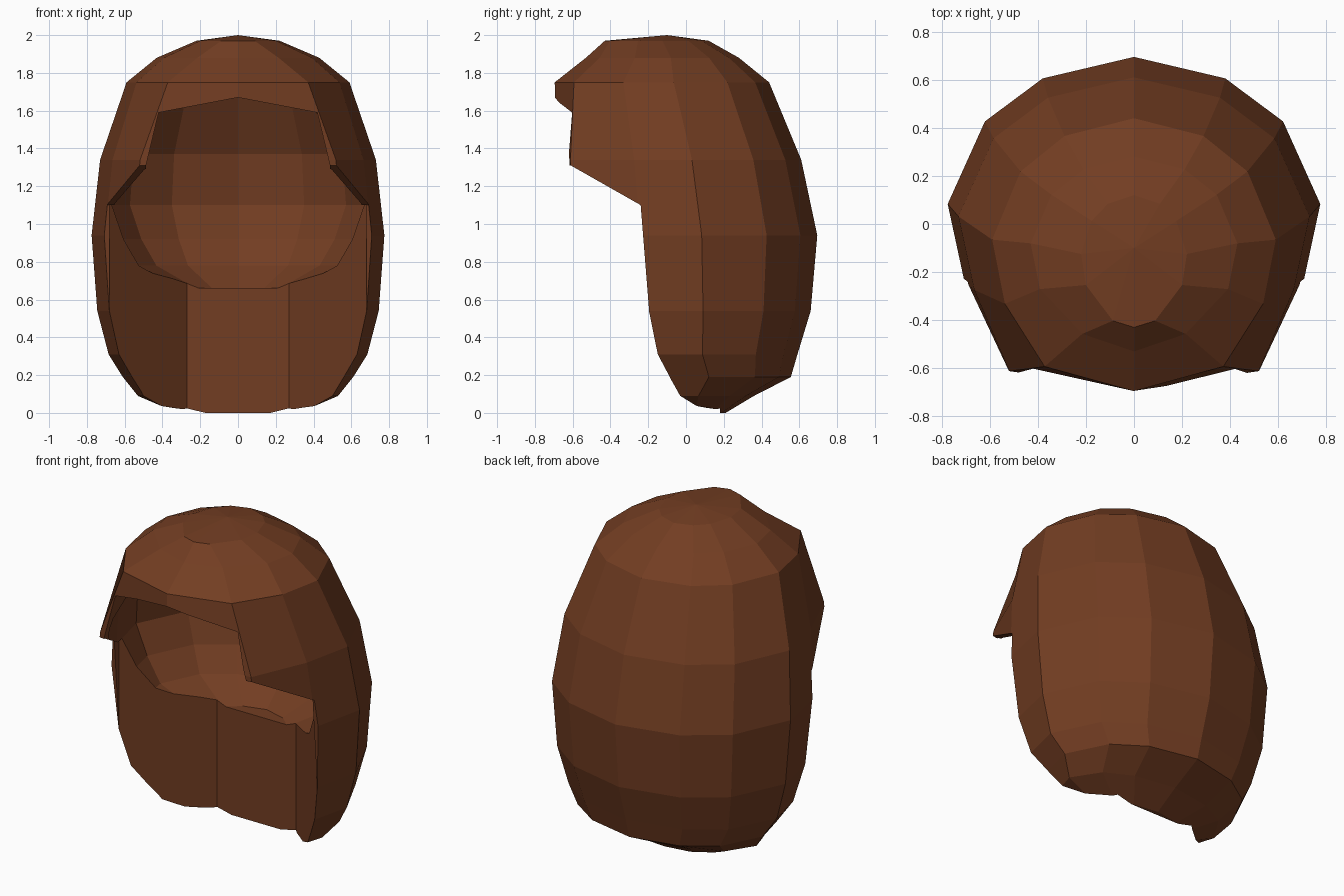
import bpy, bmesh

if "Cube" in bpy.data.objects:
    bpy.data.objects.remove(bpy.data.objects["Cube"])

# Half outline of one horizontal ring (right side, back to front), unit size
RING = [(0, 1), (.49, .87), (.8, .61), (1, .11), (.91, -.36), (.71, -.88), (0, -1)]


def finish(bm, name):
    bmesh.ops.recalc_face_normals(bm, faces=bm.faces)
    me = bpy.data.meshes.new(name)
    bm.to_mesh(me)
    bm.free()
    ob = bpy.data.objects.new(name, me)
    bpy.context.collection.objects.link(ob)
    return ob


def loft(name, rings, top=None):
    """rings: (z, half width, back y, front y, [front corner]); optional apex."""
    bm = bmesh.new()
    loops = []
    for z, w, back, front, *corner in rings:
        half = list(RING)
        if corner:
            half[-2] = corner[0]
        outline = half + [(-x, y) for x, y in half[-2:0:-1]]
        n = len(outline)
        c, r = (back + front) / 2, (back - front) / 2
        loops.append([bm.verts.new((x * w, c + y * r, z)) for x, y in outline])
    for a, b in zip(loops, loops[1:]):
        for i in range(n):
            bm.faces.new((a[i], a[(i + 1) % n], b[(i + 1) % n], b[i]))
    bm.faces.new(loops[0])
    if top:
        apex = bm.verts.new(top)
        for i in range(n):
            bm.faces.new((loops[-1][i], loops[-1][(i + 1) % n], apex))
    else:
        bm.faces.new(loops[-1])
    return finish(bm, name)


def prism(name, pts, axis, lo, hi):
    """Extrude a 2D outline along the given axis."""
    bm = bmesh.new()

    def put(p, d):
        v = list(p)
        v.insert(axis, d)
        return bm.verts.new(v)
    a = [put(p, lo) for p in pts]
    b = [put(p, hi) for p in pts]
    bm.faces.new(a)
    bm.faces.new(b)
    for i in range(len(pts)):
        j = (i + 1) % len(pts)
        bm.faces.new((a[i], a[j], b[j], b[i]))
    return finish(bm, name)


# Outer hair volume, forehead corners pulled in towards the crown
hair = loft("hair", [
    (0.0, .32, .21, -.15), (.09, .53, .36, -.3), (.19, .61, .555, -.42),
    (.31, .685, .59, -.54), (.54, .745, .66, -.62), (.94, .775, .695, -.68),
    (1.34, .73, .61, -.69), (1.75, .59, .44, -.695, (.63, -.82)),
    (1.88, .43, .28, -.53, (.5, -.82)), (1.97, .22, .12, -.43, (.4, -.9))],
    (0, -.1, 2.0))

# Head cavity, leaving a thin wall at the side locks
cavity = loft("head_cavity", [
    (.66, .28, .28, -.3), (.78, .54, .42, -.5), (.92, .64, .51, -.58),
    (1.1, .715, .56, -.645), (1.37, .69, .53, -.645), (1.7, .55, .38, -.62, (.55, -.8)),
    (1.85, .36, .18, -.42, (.4, -.8))])

# Face opening under the fringe
opening = prism("face_opening", [(0, 1.67), (.42, 1.59), (.487, 1.31), (.487, .9),
                                 (-.487, .9), (-.487, 1.31), (-.42, 1.59)], 1, -1, -.3)

# Space in front of the side locks
front_cut = prism("front_cut", [(-1, 1.31), (-.61, 1.31), (-.24, 1.1), (-.18, .35),
                                (-.18, -.2), (-1, -.2)], 0, -1, 1)

# Neck space below the head
neck = prism("neck_space", [(-.27, .18), (.27, .18), (.68, -.195), (.68, -1),
                            (-.68, -1), (-.68, -.195)], 2, -.2, 1.1)

# Cut the hollows out of the hair
cutters = [cavity, opening, front_cut, neck]
for c in cutters:
    m = hair.modifiers.new(c.name, 'BOOLEAN')
    m.operation = 'DIFFERENCE'
    m.solver = 'EXACT'
    m.object = c
    c.hide_render = True
bpy.context.view_layer.update()
dg = bpy.context.evaluated_depsgraph_get()
result = bpy.data.meshes.new_from_object(hair.evaluated_get(dg))
hair.modifiers.clear()
hair.data = result
for c in cutters:
    bpy.data.objects.remove(c)

# Flat shaded brown
for p in hair.data.polygons:
    p.use_smooth = False
mat = bpy.data.materials.new("brown_hair")
mat.diffuse_color = (.17, .047, .016, 1)
mat.use_nodes = True
mat.node_tree.nodes["Principled BSDF"].inputs["Base Color"].default_value = mat.diffuse_color
hair.data.materials.clear()
hair.data.materials.append(mat)
